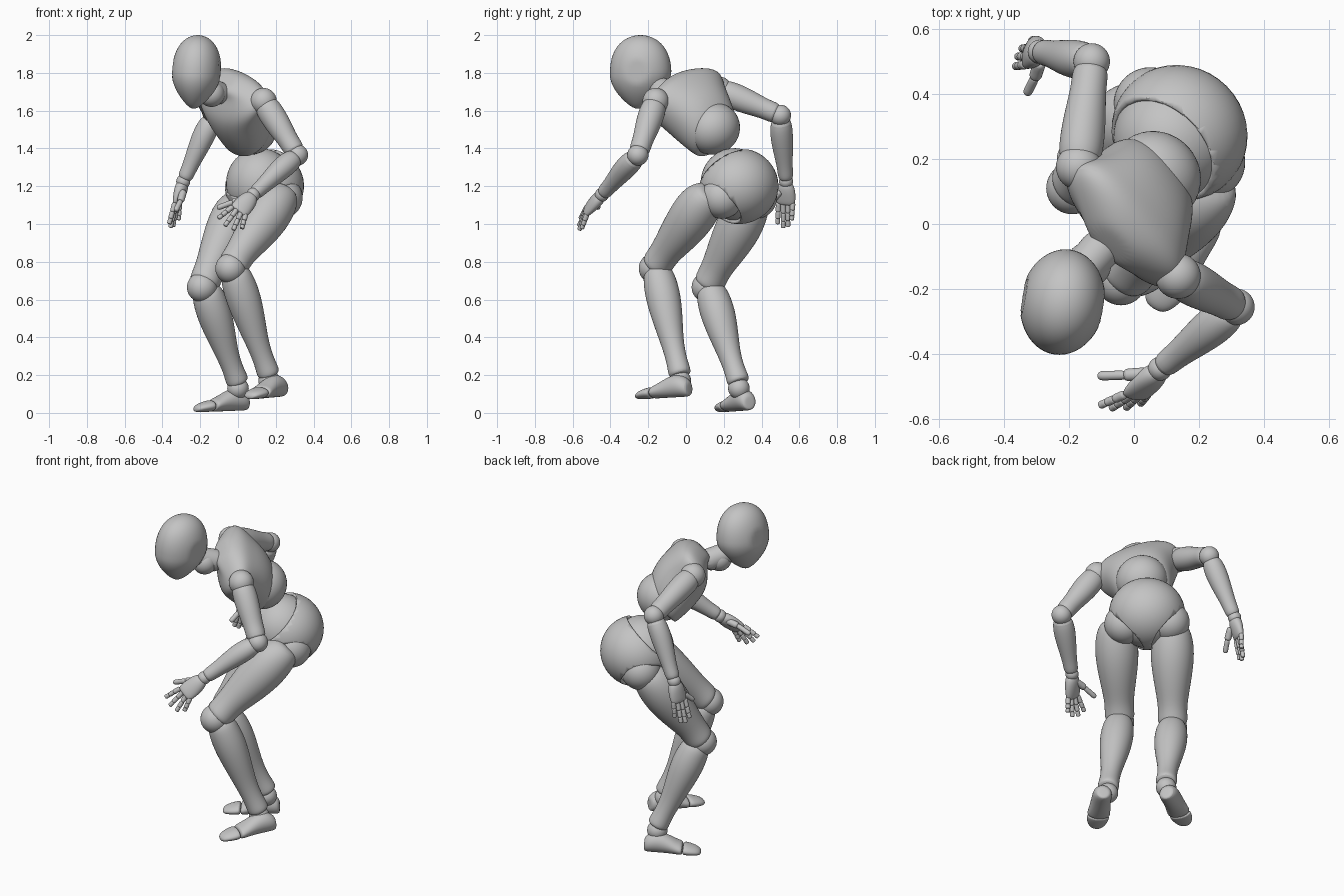
import bpy, bmesh, math
from mathutils import Vector as V, Matrix

old = bpy.data.objects.get("Cube")
if old:
    bpy.data.objects.remove(old, do_unlink=True)

grey = bpy.data.materials.new("matte_grey")
grey.use_nodes = True
COLOR = (0.55, 0.55, 0.55, 1)
grey.diffuse_color = COLOR
grey.node_tree.nodes["Principled BSDF"].inputs["Base Color"].default_value = COLOR
parts = []


def finish(name, bm, subsurf=0):
    bmesh.ops.recalc_face_normals(bm, faces=bm.faces[:])
    mesh = bpy.data.meshes.new(name)
    bm.to_mesh(mesh)
    bm.free()
    mesh.materials.append(grey)
    ob = bpy.data.objects.new(name, mesh)
    bpy.context.collection.objects.link(ob)
    if subsurf:
        mod = ob.modifiers.new("smooth", 'SUBSURF')
        mod.levels = mod.render_levels = subsurf
    parts.append(ob)
    return ob


def frame(axis, hint):
    """Side, front and long axis, with the front as near to the hint as possible."""
    u = V(axis).normalized()
    d = V(hint) - u * V(hint).dot(u)
    d.normalize()
    return u.cross(d), d, u


def bulge(x, power):
    return math.copysign(abs(x) ** power, x)


def loft(name, a, b, hint, rings, seg=16, power=1):
    """Rings are (position along a-b, half width, half depth, shift to front)."""
    a, b = V(a), V(b)
    s, d, u = frame(b - a, hint)
    bm = bmesh.new()
    loops = []
    for t, rs, rd, off in rings:
        c = a.lerp(b, t) + d * off
        angles = [2 * math.pi * i / seg for i in range(seg)]
        loops.append([bm.verts.new(c + s * rs * bulge(math.cos(q), power)
                                   + d * rd * bulge(math.sin(q), power)) for q in angles])
    for lo, hi in zip(loops, loops[1:]):
        for i in range(seg):
            j = (i + 1) % seg
            bm.faces.new((lo[i], lo[j], hi[j], hi[i]))
    bm.faces.new(loops[0])
    bm.faces.new(loops[-1])
    return finish(name, bm, 2)


def sphere_mesh(c, radii, axes):
    bm = bmesh.new()
    bmesh.ops.create_uvsphere(bm, u_segments=40, v_segments=24, radius=1)
    for v in bm.verts:
        v.co = V(c) + sum((ax * (r * k) for ax, r, k in zip(axes, radii, v.co)), V())
    return bm


WORLD = (V((1, 0, 0)), V((0, 1, 0)), V((0, 0, 1)))


def ball(name, c, r):
    return finish(name, sphere_mesh(c, (r, r, r), WORLD))


FRONT = V((-0.71, -0.71, 0))
LEFT = V((0.71, -0.71, 0))
UP = V((0, 0, 1))

# Head: egg with flattened temples and a narrow chin
bm = bmesh.new()
bmesh.ops.create_uvsphere(bm, u_segments=48, v_segments=32, radius=1)
turn = Matrix.Rotation(math.radians(-9), 3, 'Z') @ Matrix.Rotation(math.radians(4), 3, 'Y')
for v in bm.verts:
    x, y, z = v.co
    k = 1 - 0.4 * z * z if z < 0 else 1 + 0.1 * z * z
    x = max(-0.93, min(0.93, x * k))
    y = y * k + (0.1 * z if z < 0 else 0)
    v.co = turn @ V((x * 0.13, y * 0.163, z * 0.195)) + V((-0.22, -0.24, 1.805))
finish("head", bm)
ball("neck_ball", (-0.14, -0.125, 1.69), 0.07)
loft("neck", (-0.08, -0.05, 1.68), (-0.2, -0.19, 1.74), UP,
     [(0, .065, .065, 0), (.3, .065, .065, 0), (.7, .06, .06, 0), (1, .06, .06, 0)])

# Chest and belly
BELLY = V((0.06, 0.14, 1.51))
chest_up = V((-0.43, -0.61, 0.67)).normalized()
chest_front = V((-0.66, -0.285, -0.695))
loft("chest", BELLY, BELLY + chest_up, chest_front, [
    (-.06, .1, .06, .085), (-.055, .13, .095, .06), (-.02, .16, .13, .03),
    (.07, .185, .155, .01), (.15, .21, .158, 0), (.215, .245, .145, -.01),
    (.265, .255, .12, -.03), (.305, .19, .09, -.045), (.34, .1, .07, -.03),
    (.35, .06, .04, -.025)], 20, 0.88)
s, d, u = frame(chest_up, chest_front)
finish("belly_ball", sphere_mesh(BELLY + V((.005, .005, -.005)), (.145, .14, .135), (s, d, u)))

# Pelvis: shell cut open at the waist and at both hips
PELVIS = V((0.14, 0.28, 1.2))
s, d, u = frame((-0.18, -0.18, 0.96), FRONT)
bm = sphere_mesh(PELVIS, (.214, .205, .2), (s, d, u))
cuts = [(u * 0.85 + d * 0.5, 0.1)]
cuts += [(LEFT * side * 0.72 - UP * 0.68 + FRONT * 0.12, 0.155) for side in (1, -1)]
for normal, dist in cuts:
    n = normal.normalized()
    bmesh.ops.bisect_plane(bm, geom=bm.verts[:] + bm.edges[:] + bm.faces[:],
                           plane_co=PELVIS + n * dist, plane_no=n, clear_outer=True)
shell = finish("pelvis_shell", bm)
mod = shell.modifiers.new("thickness", 'SOLIDIFY')
mod.thickness = 0.02
waist = PELVIS + V((-0.02, -0.02, 0.01))
finish("waist_ball", sphere_mesh(waist, (.186, .18, .192), (s, d, u)))

# Legs and feet
LEGS = {
    "left": dict(hip=(.23, .19, 1.14), top=(.235, .12, 1.15), knee=(-.04, -.17, .765),
                 ankle=(.165, -.03, .2), heel=(.235, .015, .085), toe=(.06, -.26, .07)),
    "right": dict(hip=(.05, .37, 1.14), top=(.02, .355, 1.115), knee=(-.19, .11, .665),
                  ankle=(.0, .28, .16), heel=(.045, .335, .012), toe=(-.228, .178, .002)),
}
for side, p in LEGS.items():
    ball(side + "_hip_ball", p["hip"], 0.112)
    loft(side + "_thigh", p["top"], p["knee"], FRONT, [
        (-.06, .05, .04, 0), (-.04, .09, .085, 0), (.1, .12, .12, .01), (.3, .127, .127, .005),
        (.55, .106, .11, .003), (.78, .082, .084, .005), (.9, .085, .085, 0),
        (.96, .085, .08, 0), (.98, .05, .05, 0)])
    ball(side + "_knee_ball", p["knee"], 0.08)
    loft(side + "_shin", p["knee"], p["ankle"], FRONT, [
        (.02, .05, .05, -.02), (.04, .08, .075, -.02), (.14, .092, .09, -.018),
        (.3, .096, .095, -.015), (.5, .082, .08, -.008), (.7, .06, .062, 0), (.86, .055, .056, 0),
        (.96, .062, .062, 0), (1, .058, .058, 0), (1.01, .03, .03, 0)])
    ankle = V(p["ankle"]) - UP * 0.03
    ball(side + "_ankle_ball", ankle, 0.057)
    loft(side + "_foot", p["heel"], p["toe"], UP, [
        (-.02, .02, .025, .04), (-.01, .042, .044, .045), (.1, .055, .058, .058),
        (.25, .056, .062, .062), (.42, .058, .052, .052), (.58, .065, .038, .038),
        (.66, .066, .034, .034), (.67, .045, .02, .03)])
    loft(side + "_toes", p["heel"], p["toe"], UP, [
        (.675, .045, .02, .03), (.685, .065, .033, .033), (.8, .063, .029, .029),
        (.93, .048, .023, .023), (1, .025, .012, .016)])

# Arms and hands; fingers run from the index to the little finger
ARMS = {
    "left": dict(shoulder=(.135, -.16, 1.65), elbow=(.315, -.255, 1.365), wrist=(.08, -.445, 1.155),
                 first=(-.03, -.525, 1.09), last=(.04, -.525, 1.05),
                 tips=[(-.105, -.558, 1.03), (-.07, -.567, .99), (-.025, -.565, .968), (.02, -.552, .975)],
                 thumb=[(.04, -.46, 1.13), (-.03, -.465, 1.115), (-.11, -.467, 1.085)]),
    "right": dict(shoulder=(-.17, .175, 1.71), elbow=(-.13, .5, 1.575), wrist=(-.29, .53, 1.225),
                  first=(-.335, .49, 1.11), last=(-.31, .565, 1.11),
                  tips=[(-.365, .485, 1.0), (-.358, .515, .98), (-.345, .54, .985), (-.315, .56, 1.02)],
                  thumb=[(-.29, .495, 1.17), (-.305, .45, 1.12), (-.33, .4, 1.07)]),
}


def phalanx(name, a, b, r):
    loft(name, a, b, (0.3, 0.2, 1), [
        (-.08, r * .5, r * .5, 0), (0, r, r, 0), (.5, r * .9, r * .9, 0),
        (.92, r, r, 0), (1.02, r * .5, r * .5, 0)], 8)


for side, p in ARMS.items():
    ball(side + "_shoulder_ball", p["shoulder"], 0.07)
    loft(side + "_upper_arm", p["shoulder"], p["elbow"], FRONT, [
        (.02, .04, .04, 0), (.06, .066, .066, 0), (.25, .073, .071, 0), (.5, .067, .065, 0),
        (.75, .053, .055, 0), (.92, .058, .058, 0), (.96, .035, .035, 0)])
    ball(side + "_elbow_ball", p["elbow"], 0.056)
    loft(side + "_forearm", p["elbow"], p["wrist"], FRONT, [
        (.05, .035, .035, 0), (.09, .058, .056, 0), (.3, .064, .062, .004), (.55, .053, .053, .003),
        (.8, .041, .041, 0), (.94, .042, .042, 0), (.98, .024, .024, 0)])
    ball(side + "_wrist_ball", p["wrist"], 0.037)
    first, last = V(p["first"]), V(p["last"])
    knuckles = (first + last) / 2
    across = last - first
    along = (knuckles - V(p["wrist"])).normalized()
    loft(side + "_palm", p["wrist"], knuckles, along.cross(across), [
        (.05, .024, .02, 0), (.12, .04, .034, 0), (.4, .052, .035, 0), (.75, .055, .028, 0),
        (1.02, .052, .021, 0), (1.08, .035, .012, 0)])
    for i, tip in enumerate(p["tips"]):
        root = first.lerp(last, i / 3)
        tip = V(tip)
        joints = [root, root.lerp(tip, .42), root.lerp(tip, .74), tip]
        for k in range(3):
            phalanx(f"{side}_finger_{i + 1}_segment_{k + 1}", joints[k], joints[k + 1], .0165 - .001 * k)
    for k in range(2):
        phalanx(f"{side}_thumb_segment_{k + 1}", p["thumb"][k], p["thumb"][k + 1], .023 - .006 * k)

# Smooth shading with crisp cut edges
bpy.ops.object.select_all(action='DESELECT')
for ob in parts:
    ob.select_set(True)
bpy.context.view_layer.objects.active = parts[0]
bpy.ops.object.shade_smooth_by_angle(angle=math.radians(50))
